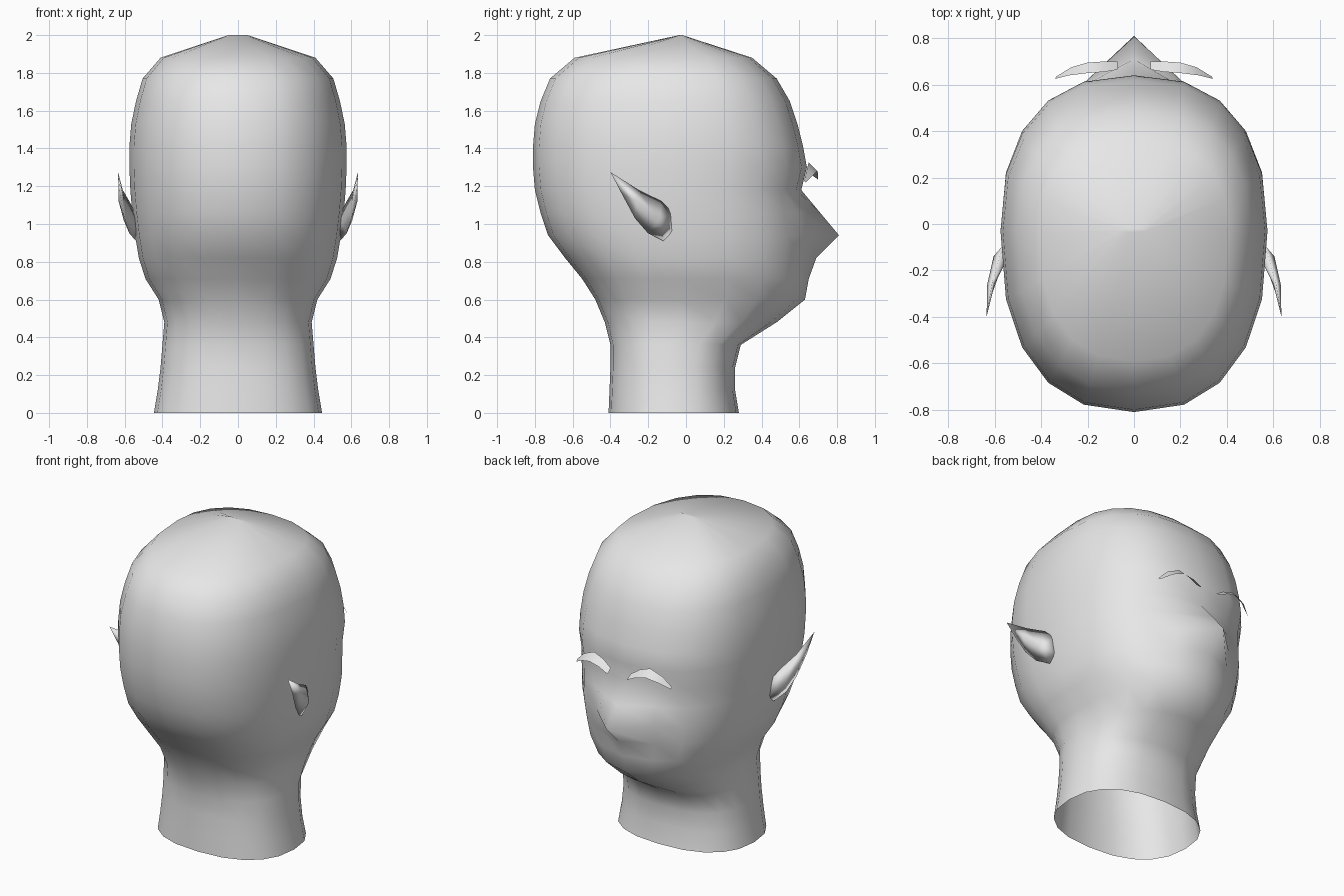
import bpy, bmesh, math

cube = bpy.data.objects.get("Cube")
if cube:
    bpy.data.objects.remove(cube, do_unlink=True)

skin = bpy.data.materials.new("plain grey")
skin.use_nodes = True
GREY = (0.8, 0.8, 0.8, 1)
skin.diffuse_color = GREY
skin.node_tree.nodes["Principled BSDF"].inputs["Base Color"].default_value = GREY


def finish(name, bm):
    mesh = bpy.data.meshes.new(name)
    bmesh.ops.recalc_face_normals(bm, faces=bm.faces)
    for f in bm.faces:
        f.smooth = True
    bm.to_mesh(mesh)
    bm.free()
    mesh.materials.append(skin)
    ob = bpy.data.objects.new(name, mesh)
    bpy.context.collection.objects.link(ob)
    return ob


def spow(v, p):
    return math.copysign(abs(v) ** p, v)


def bridge(bm, a, b, closed=True):
    n = len(a)
    for i in range(n if closed else n - 1):
        j = (i + 1) % n
        bm.faces.new((a[i], a[j], b[j], b[i]))


# Head and neck: height, half width, back, face front, extra depth on centre line
RINGS = [
    (0.00, .445, -.41, .28, 0), (0.12, .425, -.405, .26, 0),
    (0.24, .41, -.40, .26, 0), (0.36, .40, -.40, .29, 0),
    (0.48, .39, -.43, .47, .01), (0.60, .42, -.48, .61, .02),
    (0.71, .49, -.55, .63, .02), (0.82, .525, -.64, .635, .055),
    (0.94, .545, -.73, .645, .165), (1.06, .56, -.77, .625, .085),
    (1.18, .57, -.80, .61, 0), (1.30, .575, -.81, .64, 0),
    (1.41, .575, -.81, .62, 0), (1.53, .565, -.80, .59, 0),
    (1.65, .54, -.77, .55, 0), (1.77, .505, -.72, .48, 0),
    (1.88, .41, -.59, .35, 0), (2.00, .05, -.035, -.02, 0),
]
SIDES = 20
bm = bmesh.new()
prev = None
for z, w, back, front, extra in RINGS:
    mid = -.06 if z < .4 else -.03
    ring = []
    for i in range(SIDES):
        t = math.tau * i / SIDES
        c, s = spow(math.cos(t), 2 / 2.4), spow(math.sin(t), 2 / 2.4)
        y = mid + c * ((front - mid) if c > 0 else (mid - back))
        ring.append(bm.verts.new((w * s, y + (extra if i == 0 else 0), z)))
    if prev:
        bridge(bm, prev, ring)
    prev = ring
bm.faces.new(prev)
finish("head", bm)

# Pointed ears: leaf outline with a bulged centre line on each side
EAR = [(.635, -.40, 1.275), (.61, -.25, 1.18), (.575, -.13, 1.12),
       (.545, -.07, 1.06), (.54, -.07, .96), (.54, -.12, .91),
       (.575, -.20, .95), (.60, -.27, 1.03), (.625, -.34, 1.16)]
OUTER = [(.632, -.26, 1.12), (.605, -.14, 1.02)]
INNER = [(.60, -.26, 1.11), (.54, -.14, 1.02)]

# Brows: arched ribbon, upper edge then lower edge
BROW_TOP = [(.07, .665, 1.26), (.13, .655, 1.30), (.20, .65, 1.325),
            (.28, .64, 1.29), (.34, .625, 1.23)]
BROW_LOW = [(.07, .70, 1.235), (.13, .70, 1.265), (.20, .695, 1.28),
            (.27, .675, 1.26), (.335, .635, 1.22)]

for side, sx in (("left", 1), ("right", -1)):
    def add(bm, pts):
        return [bm.verts.new((sx * x, y, z)) for x, y, z in pts]

    bm = bmesh.new()
    rim = add(bm, EAR)
    for a, b in (add(bm, OUTER), add(bm, INNER)):
        for i, j in ((8, 0), (0, 1), (7, 8)):
            bm.faces.new((rim[i], rim[j], a))
        for i in range(2, 6):
            bm.faces.new((rim[i], rim[i + 1], b))
        bm.faces.new((rim[1], rim[2], b, a))
        bm.faces.new((rim[6], rim[7], a, b))
    finish(side + "_ear", bm)

    bm = bmesh.new()
    bridge(bm, add(bm, BROW_TOP), add(bm, BROW_LOW), closed=False)
    finish(side + "_brow", bm)
